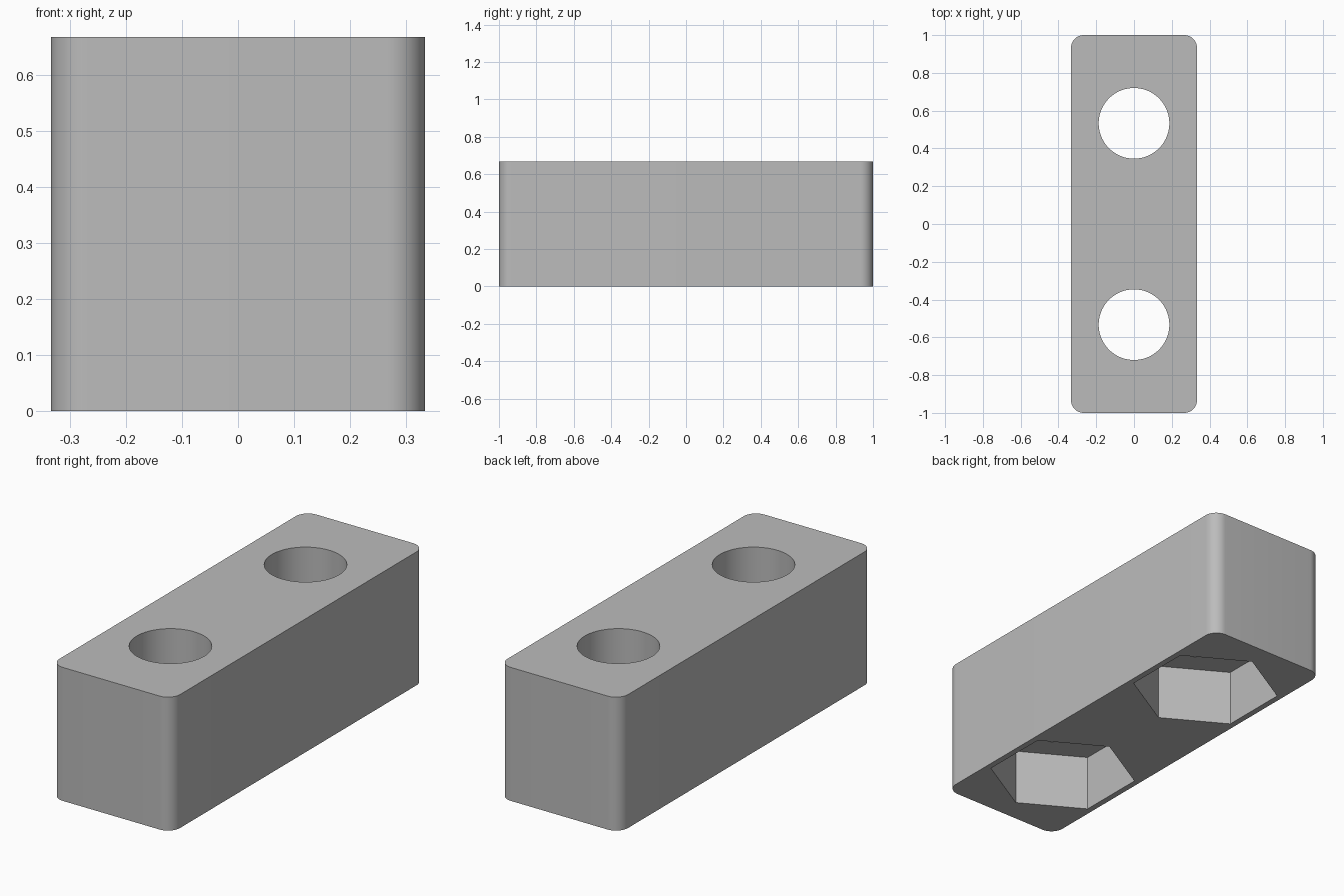
import bpy, bmesh, math

if "Cube" in bpy.data.objects:
    bpy.data.objects.remove(bpy.data.objects["Cube"], do_unlink=True)

WIDTH, LENGTH, HEIGHT = 2 / 3, 2.0, 2 / 3
CORNER, HOLE_Y = 0.067, 0.533

grey = bpy.data.materials.new("plain grey")
grey.use_nodes = True
grey.diffuse_color = (0.5, 0.5, 0.5, 1)
grey.node_tree.nodes["Principled BSDF"].inputs["Base Color"].default_value = (0.5, 0.5, 0.5, 1)


def prism(name, points, z0, z1):
    """Extrude a flat outline between two heights."""
    bm = bmesh.new()
    base = bm.faces.new([bm.verts.new((x, y, z0)) for x, y in points])
    top = bmesh.ops.extrude_face_region(bm, geom=[base])["geom"]
    verts = [v for v in top if isinstance(v, bmesh.types.BMVert)]
    bmesh.ops.translate(bm, vec=(0, 0, z1 - z0), verts=verts)
    bmesh.ops.recalc_face_normals(bm, faces=bm.faces)
    mesh = bpy.data.meshes.new(name)
    bm.to_mesh(mesh)
    bm.free()
    mesh.materials.append(grey)
    obj = bpy.data.objects.new(name, mesh)
    bpy.context.collection.objects.link(obj)
    return obj


def ring(radius, sides, cy):
    """Regular polygon with a vertex pointing along y."""
    angles = [math.pi / 2 + math.tau * i / sides for i in range(sides)]
    return [(radius * math.cos(a), cy + radius * math.sin(a)) for a in angles]


# Rounded block outline, one quarter arc per corner
outline = []
for k, (sx, sy) in enumerate([(1, 1), (-1, 1), (-1, -1), (1, -1)]):
    for i in range(13):
        a = math.pi / 2 * (k + i / 12)
        outline.append((sx * (WIDTH / 2 - CORNER) + CORNER * math.cos(a),
                        sy * (LENGTH / 2 - CORNER) + CORNER * math.sin(a)))
block = prism("block", outline, 0, HEIGHT)

# Round through holes and hexagonal nut pockets cut from underneath
for side, cy in (("front", -HOLE_Y), ("back", HOLE_Y)):
    for cutter in (prism(side + "_hole_cutter", ring(0.187, 96, cy), -0.1, HEIGHT + 0.1),
                   prism(side + "_pocket_cutter", ring(0.35, 6, cy), -0.1, 0.285)):
        cutter.hide_render = True
        cutter.hide_set(True)
        cut = block.modifiers.new(cutter.name, 'BOOLEAN')
        cut.operation = 'DIFFERENCE'
        cut.solver = 'EXACT'
        cut.object = cutter

# Apply the cuts, drop the cutters, then smooth the round walls
bpy.context.view_layer.objects.active = block
block.select_set(True)
for name in [m.name for m in block.modifiers]:
    cutter = block.modifiers[name].object
    bpy.ops.object.modifier_apply(modifier=name)
    bpy.data.objects.remove(cutter, do_unlink=True)
bpy.ops.object.shade_smooth_by_angle(angle=math.radians(30))
